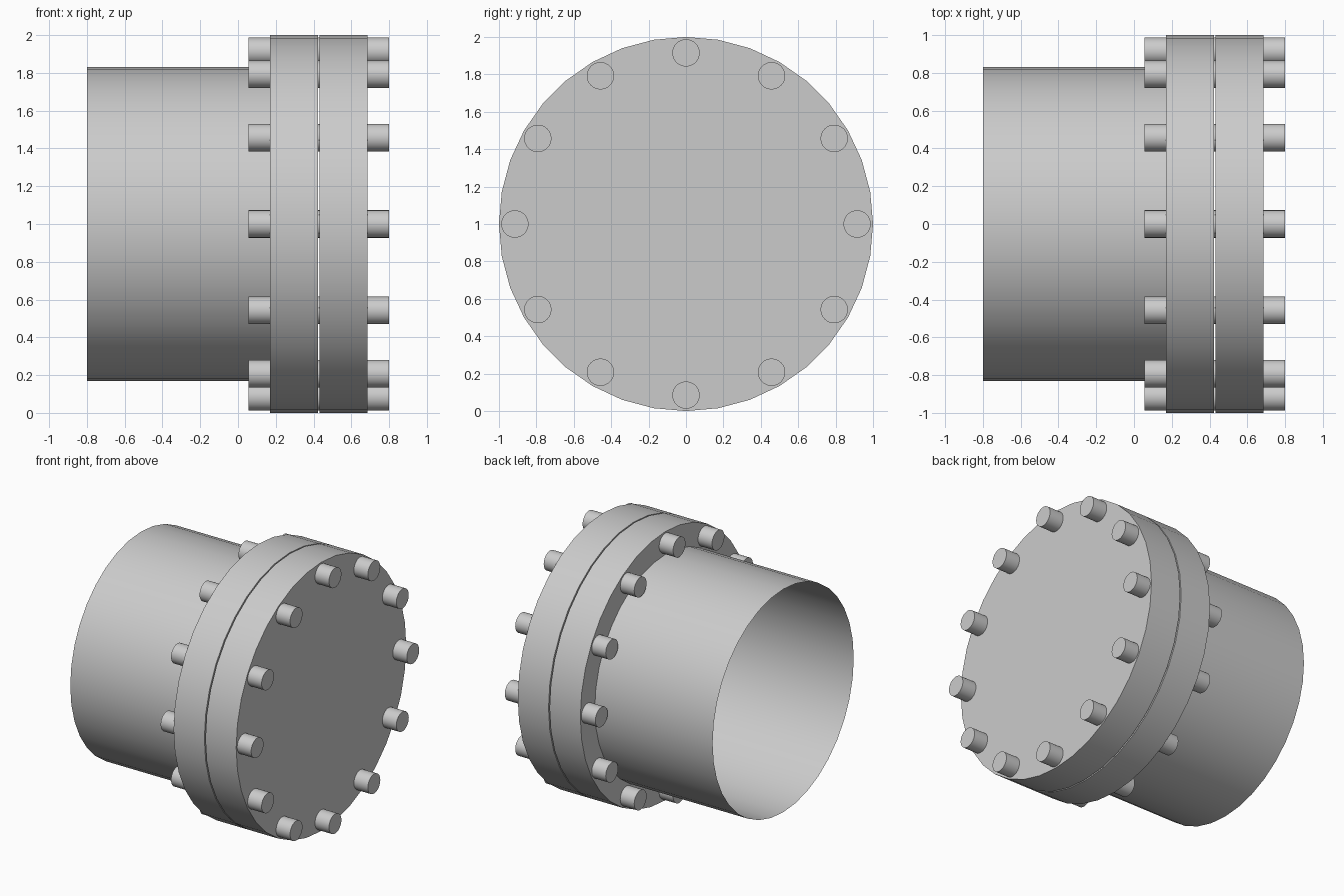
import bpy, bmesh, math
from mathutils import Vector

if "Cube" in bpy.data.objects:
    bpy.data.objects.remove(bpy.data.objects["Cube"])

AXIS_Z = 1.0
SIDES = 36


def lathe(name, profile, sides, centre=(0, AXIS_Z), closed=False):
    """Revolve (x, radius) points around an axis parallel to x; radius 0 makes a cap."""
    bm = bmesh.new()
    rings = []
    for x, r in profile:
        ring = []
        for i in range(sides):
            a = 2 * math.pi * i / sides
            ring.append(bm.verts.new((x, centre[0] + r * math.sin(a),
                                      centre[1] + r * math.cos(a))))
        rings.append(ring)
    pairs = list(zip(rings, rings[1:]))
    if closed:
        pairs.append((rings[-1], rings[0]))
    for a, b in pairs:
        for i in range(sides):
            j = (i + 1) % sides
            bm.faces.new((a[i], a[j], b[j], b[i]))
    return bm, rings


def finish(name, bm):
    bmesh.ops.recalc_face_normals(bm, faces=bm.faces)
    mesh = bpy.data.meshes.new(name)
    bm.to_mesh(mesh)
    bm.free()
    obj = bpy.data.objects.new(name, mesh)
    bpy.context.collection.objects.link(obj)
    bpy.ops.object.select_all(action='DESELECT')
    obj.select_set(True)
    bpy.context.view_layer.objects.active = obj
    bpy.ops.object.shade_smooth_by_angle(angle=math.radians(30))
    return obj


def solid_cylinder(name, x0, x1, radius, sides, centre=(0, AXIS_Z)):
    bm, rings = lathe(name, [(x0, radius), (x1, radius)], sides, centre)
    for ring in rings:
        bm.faces.new(ring)
    return finish(name, bm)


# Thin open pipe
bm, _ = lathe("pipe", [(-0.80, 0.83), (0.17, 0.83)], SIDES)
finish("pipe", bm)

# Ring flange at the pipe end
bm, _ = lathe("ring_flange", [(0.17, 0.83), (0.17, 1.0), (0.423, 1.0), (0.423, 0.83)],
              SIDES, closed=True)
finish("ring_flange", bm)

# Blind flange closing the pipe
solid_cylinder("blind_flange", 0.432, 0.685, 1.0, SIDES)

# Twelve bolts running through both flanges
for k in range(12):
    a = math.radians(30 * k)
    solid_cylinder(f"bolt_{k + 1}", 0.055, 0.80, 0.073, 32,
                   (0.915 * math.sin(a), AXIS_Z + 0.915 * math.cos(a)))
